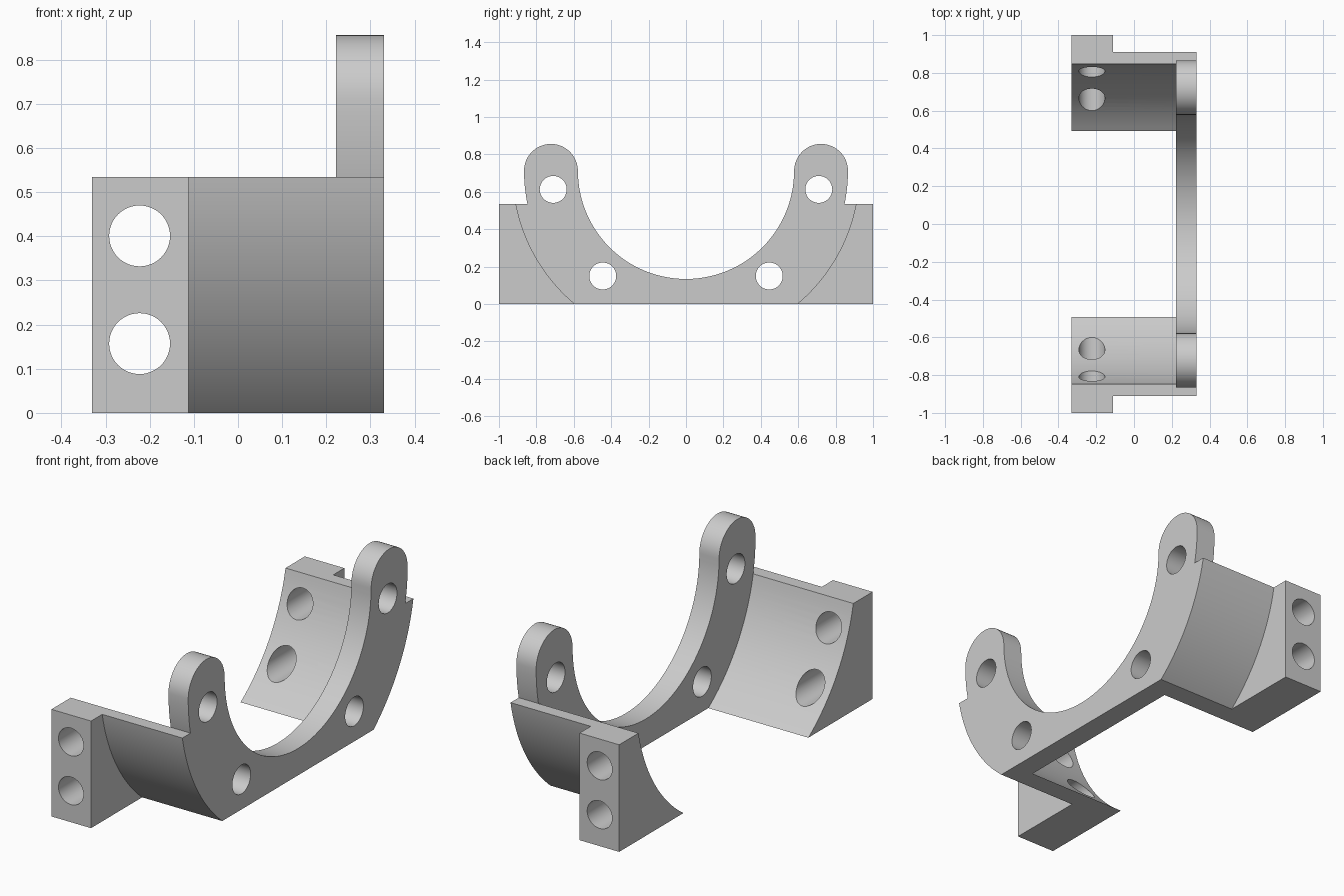
import bpy, bmesh
from math import sin, cos, pi, sqrt, asin, acos

# Main dimensions
AXIS_Z = 0.712                             # height of the bore axis
BORE, INNER, OUTER = 0.578, 0.866, 0.929   # radii about that axis
TOP, END = 0.535, 0.331                    # bracket height, half length along x
PLATE_X, FLANGE_X = 0.222, -0.112

cube = bpy.data.objects.get("Cube")
if cube:
    bpy.data.objects.remove(cube, do_unlink=True)

grey = bpy.data.materials.new("plain grey")
grey.use_nodes = True
colour = (0.6, 0.6, 0.6, 1)
grey.diffuse_color = colour
grey.node_tree.nodes["Principled BSDF"].inputs["Base Color"].default_value = colour


def arc(cy, cz, r, a0, a1, n):
    """Points in the y-z plane, angle measured from +y towards +z."""
    steps = [a0 + (a1 - a0) * i / n for i in range(n + 1)]
    return [(cy + r * cos(a), cz + r * sin(a)) for a in steps]


def angle_at(z, r):
    return asin((z - AXIS_Z) / r)


def extrude(name, profile, x0, x1):
    """Solid from a y-z profile, stretched along x."""
    bm = bmesh.new()
    face = bm.faces.new([bm.verts.new((x0, y, z)) for y, z in profile])
    new = bmesh.ops.extrude_face_region(bm, geom=[face])["geom"]
    moved = [v for v in new if isinstance(v, bmesh.types.BMVert)]
    bmesh.ops.translate(bm, verts=moved, vec=(x1 - x0, 0, 0))
    bmesh.ops.recalc_face_normals(bm, faces=bm.faces)
    mesh = bpy.data.meshes.new(name)
    bm.to_mesh(mesh)
    bm.free()
    mesh.materials.append(grey)
    obj = bpy.data.objects.new(name, mesh)
    bpy.context.collection.objects.link(obj)
    return obj


def drill(location, radius, depth, rotation):
    bpy.ops.mesh.primitive_cylinder_add(vertices=48, radius=radius, depth=depth,
                                        location=location, rotation=rotation)
    hole = bpy.context.object
    hole.data.materials.append(grey)
    return hole


def finish(obj, cutters):
    """Cut the holes, then smooth the curved faces."""
    bpy.ops.object.select_all(action="DESELECT")
    bpy.context.view_layer.objects.active = obj
    obj.select_set(True)
    for cutter in cutters:
        cutter.hide_render = True
        mod = obj.modifiers.new("cut", "BOOLEAN")
        mod.operation, mod.solver, mod.object = "DIFFERENCE", "EXACT", cutter
        bpy.ops.object.modifier_apply(modifier=mod.name)
        bpy.data.objects.remove(cutter, do_unlink=True)
    bpy.ops.object.shade_smooth_by_angle(angle=pi / 6)


# Shared curve where the plate meets each bracket
floor_a, top_a = angle_at(0, INNER), angle_at(TOP, INNER)
seat = arc(0, AXIS_Z, INNER, floor_a, top_a, 20)

# Saddle plate with two rounded ears
ear_y, ear_r = (BORE + INNER) / 2, (INNER - BORE) / 2
half = seat + arc(0, AXIS_Z, INNER, top_a, 0, 5)[1:]
half += arc(ear_y, AXIS_Z, ear_r, 0, pi, 24)[1:]
half += arc(0, AXIS_Z, BORE, 0, -pi / 2, 28)[1:]
mirrored = [(-y, z) for y, z in reversed(half[:-1])]
plate = extrude("saddle_plate", half + mirrored, PLATE_X, END)
finish(plate, [drill((PLATE_X, side * y, z), 0.072, 0.5, (0, pi / 2, 0))
               for side in (-1, 1) for y, z in ((0.71, 0.613), (0.445, 0.15))])

# Curved side brackets, each with a drilled square flange
for name, side in (("front_bracket", -1), ("back_bracket", 1)):
    block = [(side * y, z) for y, z in seat + [(1, TOP), (1, 0)]]
    bracket = extrude(name, block, -END, END)
    shell = arc(0, AXIS_Z, OUTER, angle_at(-0.05, OUTER), angle_at(0.6, OUTER), 28)
    waste = [(side * y, z) for y, z in shell + [(1.2, 0.6), (1.2, -0.05)]]
    relief = extrude("relief_cutter", waste, FLANGE_X, 0.5)
    holes = [drill((-0.223, side * 0.75, z), 0.069, 0.8, (pi / 2, 0, 0))
             for z in (0.157, 0.401)]
    finish(bracket, [relief] + holes)
